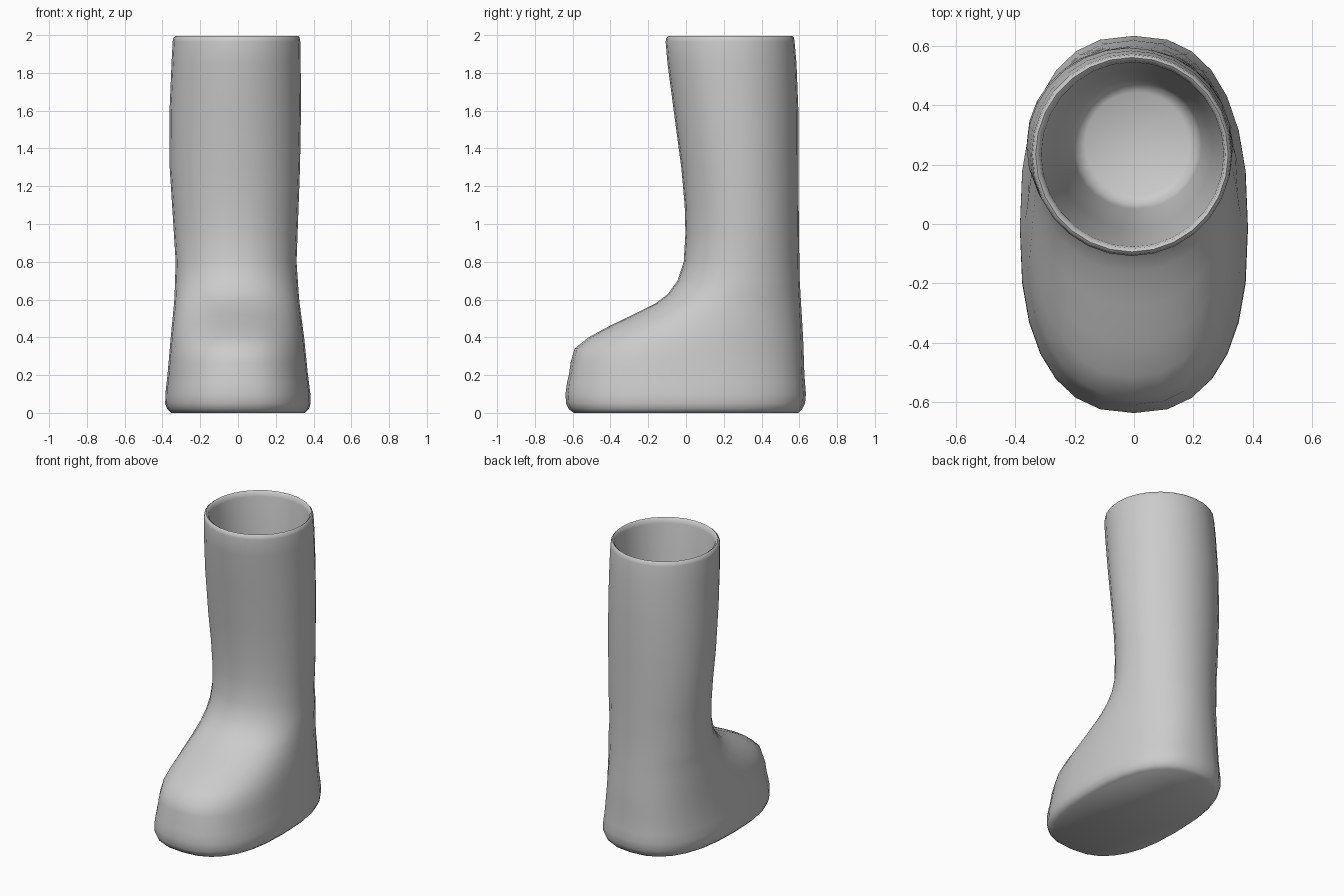
import bpy
import bmesh
from math import cos, sin, tau, copysign

SIDES = 28

cube = bpy.data.objects.get("Cube")
if cube:
    bpy.data.objects.remove(cube, do_unlink=True)

# Silhouette profiles of the boot, each a list of (height, value)
FRONT = [(.01, -.595), (.02, -.62), (.05, -.635), (.1, -.638), (.16, -.63), (.2, -.62),
         (.27, -.61), (.34, -.59), (.4, -.515), (.46, -.405), (.52, -.28), (.58, -.16),
         (.63, -.095), (.7, -.045), (.8, -.012), (.95, -.003), (1.1, -.007),
         (1.3, -.025), (1.6, -.065), (1.85, -.098), (1.965, -.108)]
BACK = [(.01, .595), (.02, .615), (.05, .63), (.1, .635), (.2, .627), (.4, .62),
        (.7, .602), (1, .597), (1.6, .595), (1.85, .585), (1.965, .575)]
HALF_WIDTH = [(.01, .355), (.02, .375), (.05, .385), (.1, .384), (.2, .372), (.4, .353),
              (.6, .33), (.8, .32), (1, .33), (1.4, .35), (1.7, .347), (1.965, .338)]
CENTRE_X = [(.01, 0), (.4, -.003), (.8, -.01), (1.4, -.018), (1.965, -.008)]
WIDEST_Y = [(.01, -.02), (.3, .02), (.5, .17), (.7, .27), (1, .295), (1.965, .234)]
SQUARENESS = [(.01, 2.5), (.3, 2.4), (.5, 2.15), (.8, 2), (1.965, 2)]


def sample(keys, z):
    """Linear lookup of a profile at height z."""
    for (z0, v0), (z1, v1) in zip(keys, keys[1:]):
        if z <= z1:
            return v0 + (v1 - v0) * (z - z0) / (z1 - z0)
    return keys[-1][1]


def power(value, exponent):
    return copysign(abs(value) ** exponent, value)


def add_ring(bm, z, front, back, half, centre, widest, square):
    """Egg-shaped horizontal cross-section."""
    ring = []
    for i in range(SIDES):
        angle = tau * i / SIDES
        along = power(sin(angle), 2 / square)
        reach = back - widest if along > 0 else widest - front
        x = centre + half * power(cos(angle), 2 / square)
        ring.append(bm.verts.new((x, widest + reach * along, z)))
    return ring


def add_round_ring(bm, z, front, back, half, centre):
    return add_ring(bm, z, front, back, half, centre, (front + back) / 2, 2)


bm = bmesh.new()

# Outer skin, from the sole up to the lip
profiles = (FRONT, BACK, HALF_WIDTH, CENTRE_X, WIDEST_Y, SQUARENESS)
rings = [add_ring(bm, z, *(sample(p, z) for p in profiles)) for z, _ in FRONT]

# Rounded lip
rings.append(add_round_ring(bm, 1.987, -.104, .571, .334, -.008))
rings.append(add_round_ring(bm, 1.995, -.094, .562, .325, -.007))
rings.append(add_round_ring(bm, 1.987, -.083, .552, .314, -.006))

# Tapering inside of the shaft
rings.append(add_round_ring(bm, 1.96, -.077, .546, .308, -.005))
rings.append(add_round_ring(bm, 1.4, -.018, .52, .265, 0))
rings.append(add_round_ring(bm, .82, .05, .488, .22, .008))
rings.append(add_round_ring(bm, .77, .065, .475, .205, .01))
rings.append(add_round_ring(bm, .75, .095, .445, .175, .01))

for low, high in zip(rings, rings[1:]):
    for i in range(SIDES):
        j = (i + 1) % SIDES
        bm.faces.new((low[i], low[j], high[j], high[i]))

# Sole and inner floor
bm.faces.new(list(reversed(rings[0])))
bm.faces.new(rings[-1])
for vert in rings[0]:
    vert.co.z = 0
bmesh.ops.recalc_face_normals(bm, faces=bm.faces[:])

mesh = bpy.data.meshes.new("boot")
bm.to_mesh(mesh)
bm.free()
boot = bpy.data.objects.new("boot", mesh)
bpy.context.collection.objects.link(boot)

# Plain light grey
grey = bpy.data.materials.new("light grey")
grey.use_nodes = True
colour = (.6, .6, .6, 1)
grey.diffuse_color = colour
grey.node_tree.nodes["Principled BSDF"].inputs["Base Color"].default_value = colour
mesh.materials.append(grey)

bpy.ops.object.select_all(action="DESELECT")
boot.select_set(True)
bpy.context.view_layer.objects.active = boot
bpy.ops.object.shade_smooth_by_angle(angle=1.0)
